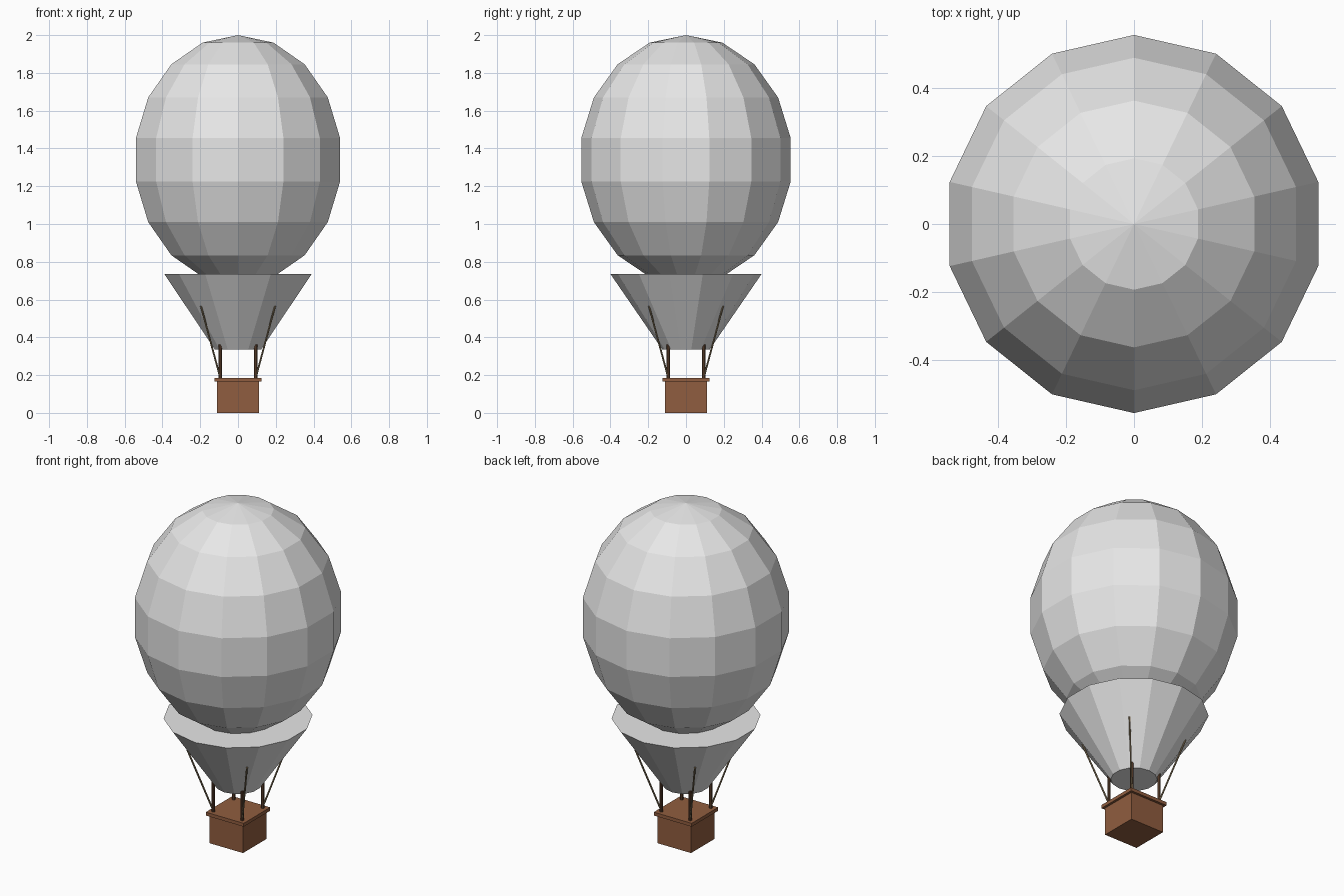
import bpy, bmesh, math
from mathutils import Vector

cube = bpy.data.objects.get("Cube")
if cube:
    bpy.data.objects.remove(cube, do_unlink=True)

SIDES = 14


def material(name, colour):
    mat = bpy.data.materials.new(name)
    mat.use_nodes = True
    mat.diffuse_color = (*colour, 1)
    mat.node_tree.nodes["Principled BSDF"].inputs["Base Color"].default_value = (*colour, 1)
    return mat


cloth = material("pale grey cloth", (0.8, 0.8, 0.8))
wicker = material("brown wicker", (0.28, 0.11, 0.05))
wood = material("dark brown wood", (0.13, 0.06, 0.03))
hemp = material("tan rope", (0.28, 0.21, 0.12))


def finish(name, bm, mat):
    bmesh.ops.recalc_face_normals(bm, faces=bm.faces)
    mesh = bpy.data.meshes.new(name)
    bm.to_mesh(mesh)
    bm.free()
    mesh.materials.append(mat)
    obj = bpy.data.objects.new(name, mesh)
    bpy.context.collection.objects.link(obj)
    return obj


def lathe(name, profile, mat):
    """Faceted turned solid from (radius, height) points, closed at both ends."""
    bm = bmesh.new()
    rings = []
    for r, z in profile:
        angles = [math.pi / 2 + math.tau * i / SIDES for i in range(SIDES)]
        rings.append([bm.verts.new((r * math.cos(a), r * math.sin(a), z)) for a in angles])
    for low, high in zip(rings, rings[1:]):
        for i in range(SIDES):
            j = (i + 1) % SIDES
            bm.faces.new((low[i], low[j], high[j], high[i]))
    bm.faces.new(rings[0])
    bm.faces.new(rings[-1])
    bmesh.ops.remove_doubles(bm, verts=bm.verts, dist=0.0001)
    return finish(name, bm, mat)


def box(name, half, bottom, top, mat):
    bm = bmesh.new()
    bmesh.ops.create_cube(bm, size=1)
    bmesh.ops.scale(bm, vec=(2 * half, 2 * half, top - bottom), verts=bm.verts)
    bmesh.ops.translate(bm, vec=(0, 0, (top + bottom) / 2), verts=bm.verts)
    return finish(name, bm, mat)


def rod(name, start, end, radius, sides, mat):
    start, end = Vector(start), Vector(end)
    axis = end - start
    bm = bmesh.new()
    bmesh.ops.create_cone(bm, cap_ends=True, segments=sides, radius1=radius,
                          radius2=radius, depth=axis.length)
    obj = finish(name, bm, mat)
    obj.location = (start + end) / 2
    obj.rotation_euler = axis.to_track_quat('Z', 'Y').to_euler()
    return obj


# Envelope: tall faceted ellipsoid, nine bands from pole to pole
steps = [math.pi * k / 9 for k in range(1, 9)]
bands = [(0.563 * math.sin(a), 1.34 - 0.66 * math.cos(a)) for a in steps]
lathe("envelope", [(0.00001, 0.68)] + bands + [(0.00001, 2.0)], cloth)

# Skirt: closed funnel under the envelope
lathe("skirt", [(0.125, 0.335), (0.40, 0.735)], cloth)

# Basket with a wider solid rim
box("basket", 0.11, 0, 0.17, wicker)
box("basket_rim", 0.124, 0.165, 0.185, wicker)

# Corner posts and flaring ropes
for side, sx in (("left", 1), ("right", -1)):
    for end, sy in (("front", -1), ("back", 1)):
        rod(f"post_{end}_{side}", (sx * 0.095, sy * 0.095, 0.18),
            (sx * 0.095, sy * 0.095, 0.362), 0.009, 8, wood)
        rod(f"rope_{end}_{side}", (sx * 0.095, sy * 0.095, 0.19),
            (sx * 0.196, sy * 0.196, 0.565), 0.005, 6, hemp)
